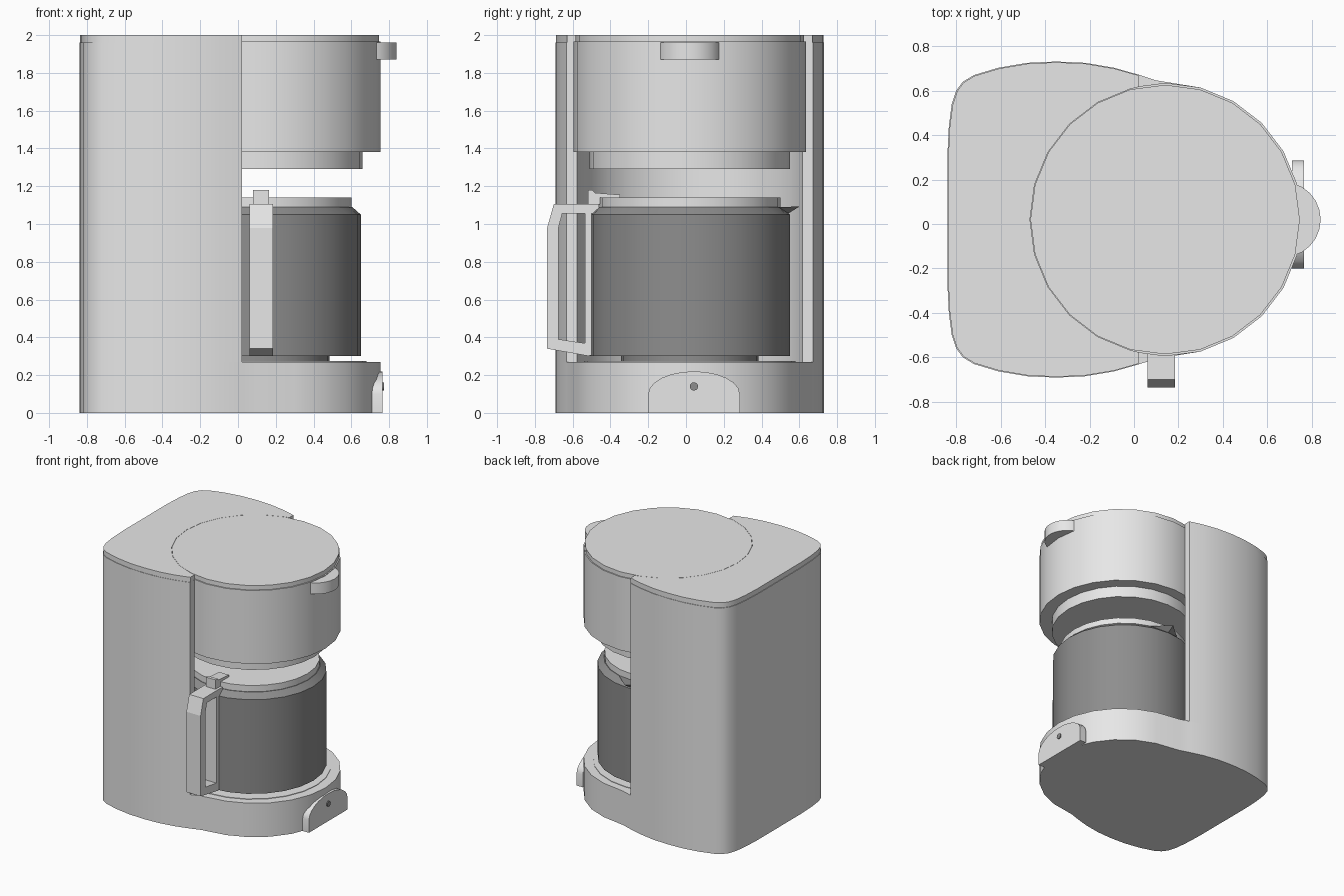
import bpy, bmesh, math
from mathutils import Vector

if "Cube" in bpy.data.objects:
    bpy.data.objects.remove(bpy.data.objects["Cube"])

CX, CY, R = 0.14, 0.02, 0.615      # brew basket axis and radius
JX = 0.12                          # carafe axis


def material(name, v):
    m = bpy.data.materials.new(name)
    m.diffuse_color = (v, v, v, 1)
    m.use_nodes = True
    m.node_tree.nodes["Principled BSDF"].inputs["Base Color"].default_value = m.diffuse_color
    return m


SHELL = material("light grey plastic", 0.8)
DARK = material("dark grey glass", 0.27)


def finish(name, bm, mat, smooth=True):
    bmesh.ops.recalc_face_normals(bm, faces=bm.faces[:])
    me = bpy.data.meshes.new(name)
    bm.to_mesh(me)
    bm.free()
    ob = bpy.data.objects.new(name, me)
    bpy.context.collection.objects.link(ob)
    me.materials.append(mat)
    if smooth:
        bpy.ops.object.select_all(action='DESELECT')
        ob.select_set(True)
        bpy.context.view_layer.objects.active = ob
        bpy.ops.object.shade_smooth_by_angle(angle=math.radians(30))
    return ob


def prism(name, pts, lo, hi, mat, axis='z', smooth=True):
    """Extrude a 2D outline along z (x,y points) or along x (y,z points)."""
    bm = bmesh.new()
    place = (lambda a, b, h: (a, b, h)) if axis == 'z' else (lambda a, b, h: (h, a, b))
    f = bm.faces.new([bm.verts.new(place(a, b, lo)) for a, b in pts])
    ext = bmesh.ops.extrude_face_region(bm, geom=[f])
    move = Vector(place(0, 0, hi - lo))
    for v in ext['geom']:
        if isinstance(v, bmesh.types.BMVert):
            v.co += move
    return finish(name, bm, mat, smooth)


def arc(cx, cy, r, degs):
    return [(cx + r * math.cos(math.radians(d)), cy + r * math.sin(math.radians(d))) for d in degs]


def lathe(name, cx, profile, mat, n=24):
    """Closed solid of revolution from (radius, z) rings."""
    bm = bmesh.new()
    rings = [[bm.verts.new((x, y, z)) for x, y in arc(cx, CY, r, [i * 360 / n for i in range(n)])]
             for r, z in profile]
    bm.faces.new(rings[0])
    bm.faces.new(rings[-1])
    for a, b in zip(rings, rings[1:]):
        for i in range(n):
            j = (i + 1) % n
            bm.faces.new((a[i], a[j], b[j], b[i]))
    return finish(name, bm, mat)


# tower outline, right half (+y) from the back to the front, then mirrored
half = [(-0.84, 0.28), (-0.833, 0.42), (-0.82, 0.52), (-0.80, 0.58), (-0.77, 0.62), (-0.72, 0.65),
        (-0.61, 0.683), (-0.48, 0.705), (-0.35, 0.711), (-0.22, 0.705), (-0.09, 0.683), (0.02, 0.652)]
upper = [(x, CY + y) for x, y in half]
lower = [(x, CY - y) for x, y in half]
outline = lower[::-1] + upper      # front -y corner, round the back, front +y corner

# base with rounded front
front = arc(CX, CY, R, range(90, -91, -15))
prism("base", outline + [(0.1, CY + 0.626)] + front[1:-1] + [(0.1, CY - 0.626)], 0, 0.27, SHELL)

# tower with a round hollow for the carafe
edge = math.degrees(math.acos((0.02 - CX) / 0.608))
hollow = arc(CX, CY, 0.608, [edge] + list(range(105, 256, 15)) + [360 - edge])
prism("tower", outline + hollow, 0.27, 1.96, SHELL)
cap = [(x * 0.995, CY + (y - CY) * 0.995) for x, y in outline]
prism("tower_cap", cap + hollow, 1.96, 2.0, SHELL)

# brew basket, drip ring and lid
lathe("brew_basket", CX, [(R, 1.38), (R, 1.965)], SHELL)
lathe("basket_lid", CX, [(0.606, 1.965), (0.606, 2.0)], SHELL)
lathe("drip_ring", 0.13, [(0.53, 1.29), (0.53, 1.385)], SHELL)
prism("basket_tab", arc(0.67, CY, 0.17, range(-90, 91, 15)), 1.87, 1.96, SHELL)

# warming plate and carafe
lathe("warming_plate", JX, [(0.56, 0.265), (0.56, 0.274)], SHELL)
lathe("carafe_foot", JX, [(0.365, 0.27), (0.365, 0.305)], DARK)
lathe("carafe", JX, [(0.53, 0.3), (0.53, 1.05), (0.485, 1.09)], DARK)
lathe("carafe_lid", JX, [(0.48, 1.085), (0.48, 1.14)], SHELL)

# pouring spout
bm = bmesh.new()
a, b, c, d = [bm.verts.new(p) for p in ((JX - 0.15, 0.47, 1.09), (JX + 0.15, 0.47, 1.09),
                                        (JX, 0.6, 1.092), (JX, 0.5, 1.03))]
for f in ((a, b, c), (a, c, d), (c, b, d), (b, a, d)):
    bm.faces.new(f)
finish("carafe_spout", bm, DARK, False)

# handle: open loop, mounting strip and thumb lever
prism("handle", [(-0.46, 1.105), (-0.70, 1.105), (-0.735, 0.98), (-0.735, 0.34), (-0.51, 0.3),
                 (-0.51, 0.365), (-0.675, 0.39), (-0.675, 0.98), (-0.655, 1.055), (-0.46, 1.055)],
      0.06, 0.185, SHELL, 'x', False)
prism("handle_strip", [(-0.535, 0.305), (-0.50, 0.305), (-0.50, 1.06), (-0.535, 1.06)],
      0.06, 0.185, SHELL, 'x', False)
prism("thumb_lever", [(-0.52, 1.1), (-0.46, 1.1), (-0.44, 1.138), (-0.35, 1.138), (-0.35, 1.155),
                      (-0.48, 1.165), (-0.495, 1.18), (-0.52, 1.18)], 0.08, 0.165, SHELL, 'x', False)

# switch panel with a domed top, and its button
dome = [(0.0425 + 0.2425 * math.cos(t), 0.1 + 0.12 * math.sin(t))
        for t in [math.pi * i / 12 for i in range(13)]]
prism("switch_panel", [(-0.2, 0.0)] + [(0.285, 0.0)] + dome, 0.71, 0.765, SHELL, 'x')
prism("switch_button", arc(0.042, 0.14, 0.022, range(0, 360, 30)), 0.76, 0.773, DARK, 'x')
